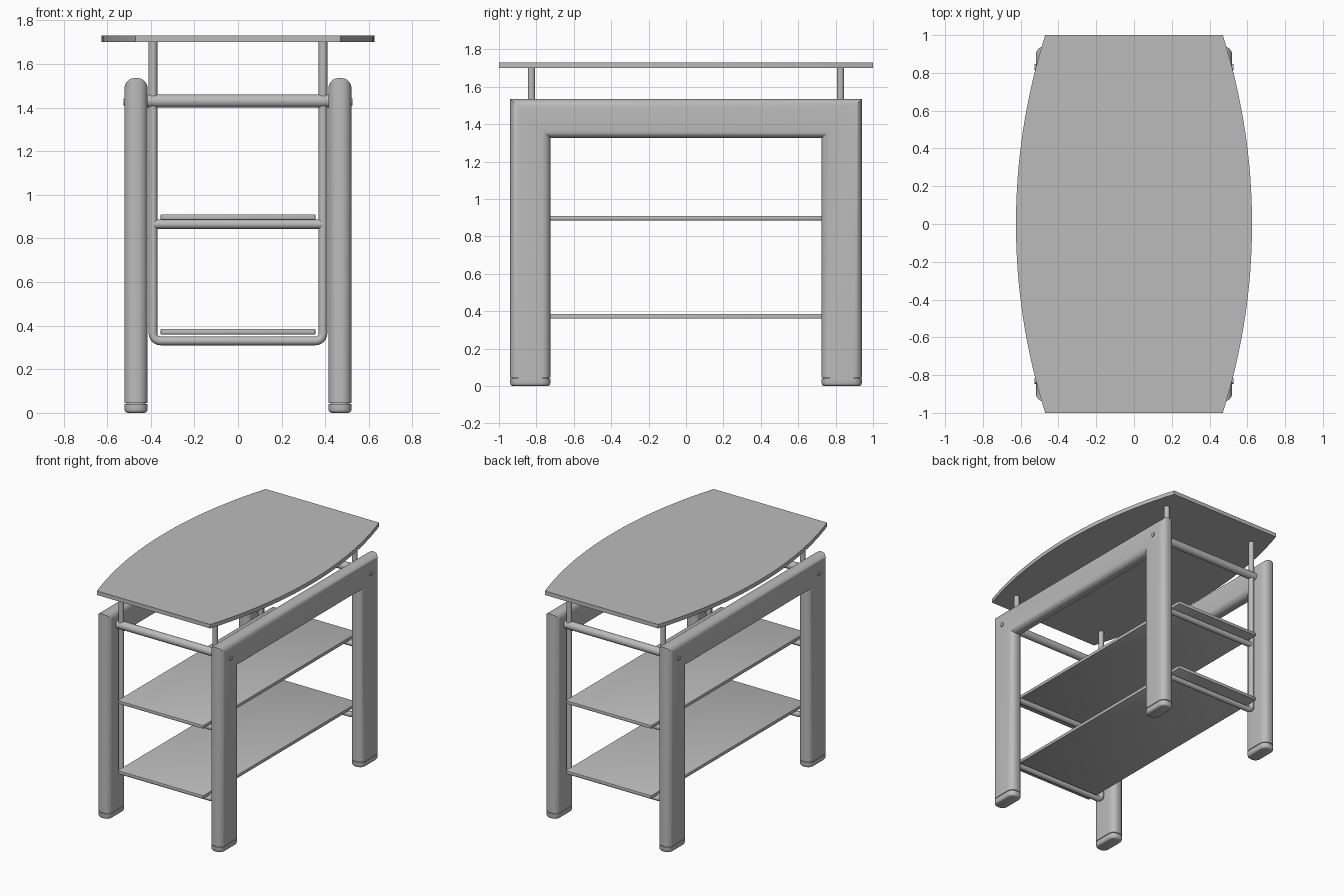
import bpy, bmesh, math
from mathutils import Vector

cube = bpy.data.objects.get("Cube")
if cube:
    bpy.data.objects.remove(cube, do_unlink=True)

grey = bpy.data.materials.new("satin grey")
grey.use_nodes = True
COLOUR = (0.5, 0.5, 0.5, 1)
grey.diffuse_color = COLOUR
grey.node_tree.nodes["Principled BSDF"].inputs["Base Color"].default_value = COLOUR


def finish(name, bm):
    """Turn a bmesh into a named, smooth-shaded grey object."""
    bmesh.ops.recalc_face_normals(bm, faces=bm.faces)
    mesh = bpy.data.meshes.new(name)
    bm.to_mesh(mesh)
    bm.free()
    mesh.materials.append(grey)
    obj = bpy.data.objects.new(name, mesh)
    bpy.context.collection.objects.link(obj)
    bpy.ops.object.select_all(action="DESELECT")
    obj.select_set(True)
    bpy.context.view_layer.objects.active = obj
    bpy.ops.object.shade_smooth_by_angle(angle=math.radians(35))
    return obj


def prism(points, offset):
    """Extrude a closed outline along an offset vector."""
    bm = bmesh.new()
    face = bm.faces.new([bm.verts.new(p) for p in points])
    result = bmesh.ops.extrude_face_region(bm, geom=[face], use_keep_orig=True)
    moved = [v for v in result["geom"] if isinstance(v, bmesh.types.BMVert)]
    bmesh.ops.translate(bm, vec=offset, verts=moved)
    return bm


def box(x0, x1, y0, y1, z0, z1):
    return prism([(x0, y0, z0), (x1, y0, z0), (x1, y1, z0), (x0, y1, z0)], (0, 0, z1 - z0))


def round_edges(bm, edges, width, segments):
    bmesh.ops.bevel(bm, geom=edges, offset=width, offset_type="OFFSET",
                    segments=segments, profile=0.5, affect="EDGES")


def direction(edge):
    return (edge.verts[1].co - edge.verts[0].co).normalized()


def rod(name, start, end, radius, sides=20):
    """Straight round bar between two points."""
    start, end = Vector(start), Vector(end)
    axis = end - start
    bm = bmesh.new()
    bmesh.ops.create_cone(bm, cap_ends=True, segments=sides, radius1=radius,
                          radius2=radius, depth=axis.length)
    bmesh.ops.rotate(bm, verts=bm.verts,
                     matrix=Vector((0, 0, 1)).rotation_difference(axis).to_matrix())
    bmesh.ops.translate(bm, vec=(start + end) / 2, verts=bm.verts)
    return finish(name, bm)


def bent_tube(name, path, radius, sides=16):
    """Round tube swept along a planar path in x and z."""
    bm = bmesh.new()
    rings = []
    for i, p in enumerate(path):
        tangent = (path[min(i + 1, len(path) - 1)] - path[max(i - 1, 0)]).normalized()
        across = Vector((0, 1, 0))
        normal = tangent.cross(across)
        rings.append([bm.verts.new(p + radius * (math.cos(a) * across + math.sin(a) * normal))
                      for a in (math.tau * k / sides for k in range(sides))])
    for a, b in zip(rings, rings[1:]):
        for k in range(sides):
            n = (k + 1) % sides
            bm.faces.new((a[k], a[n], b[n], b[k]))
    bm.faces.new(rings[0])
    bm.faces.new(rings[-1])
    return finish(name, bm)


# Bowed top board
SAG, HALF = 0.155, 1.0
arc_radius = (HALF ** 2 + SAG ** 2) / (2 * SAG)
ys = [-HALF + 2 * HALF * i / 32 for i in range(33)]
bow = [(0.625 - arc_radius + math.sqrt(arc_radius ** 2 - y * y), y, 1.7) for y in ys]
outline = bow + [(-x, -y, z) for x, y, z in bow]
finish("top_board", prism(outline, (0, 0, 0.03)))

# Two flat shelves
for name, z in (("lower_shelf", 0.36), ("middle_shelf", 0.885)):
    bm = box(-0.355, 0.355, -0.92, 0.92, z, z + 0.025)
    round_edges(bm, bm.edges[:], 0.004, 2)
    finish(name, bm)

# Side frames: upside-down U with rounded long edges, foot pads and screws
IN_X, OUT_X, IN_Y, OUT_Y, BASE = 0.415, 0.52, 0.725, 0.94, 0.045
for side, sx in (("left", 1), ("right", -1)):
    profile = [(-OUT_Y, BASE), (-OUT_Y, 1.535), (OUT_Y, 1.535), (OUT_Y, BASE),
               (IN_Y, BASE), (IN_Y, 1.325), (-IN_Y, 1.325), (-IN_Y, BASE)]
    bm = prism([(sx * IN_X, y, z) for y, z in profile], (sx * (OUT_X - IN_X), 0, 0))
    long_edges = [e for e in bm.edges if abs(direction(e).x) < 0.5
                  and max(v.co.z for v in e.verts) > 0.1]
    round_edges(bm, long_edges, 0.046, 7)
    finish(side + "_frame", bm)
    for end, sy in (("front", -1), ("back", 1)):
        xs = sorted((sx * IN_X, sx * OUT_X))
        yy = sorted((sy * IN_Y, sy * OUT_Y))
        bm = box(*xs, *yy, 0, BASE - 0.005)
        round_edges(bm, [e for e in bm.edges if abs(direction(e).z) > 0.5], 0.046, 7)
        bottom = [e for e in bm.edges if all(v.co.z < 0.001 for v in e.verts)]
        round_edges(bm, bottom, 0.015, 3)
        finish(f"{side}_{end}_foot", bm)
        inset = 0.008
        bm = box(xs[0] + inset, xs[1] - inset, yy[0] + inset, yy[1] - inset, 0.03, 0.06)
        round_edges(bm, [e for e in bm.edges if abs(direction(e).z) > 0.5], 0.038, 5)
        finish(f"{side}_{end}_foot_neck", bm)
        rod(f"{side}_{end}_screw", (sx * 0.5, sy * 0.83, 1.425),
            (sx * 0.526, sy * 0.83, 1.425), 0.016, 14)

# Bent tube hangers with cross bars at each end
BEND, TUBE_X, LOW_Z = 0.035, 0.39, 0.33
for end, sy in (("front", -1), ("back", 1)):
    y = sy * 0.826
    half = [Vector((TUBE_X, y, 1.705))]
    for i in range(7):
        a = i / 6 * math.pi / 2
        half.append(Vector((TUBE_X - BEND + BEND * math.cos(a), y,
                            LOW_Z + BEND - BEND * math.sin(a))))
    mirrored = [Vector((-p.x, p.y, p.z)) for p in reversed(half)]
    bent_tube(end + "_hanger_tube", half + mirrored, 0.02)
    rod(end + "_middle_bar", (-TUBE_X, y, 0.865), (TUBE_X, y, 0.865), 0.021)
    rod(end + "_upper_bar", (-0.44, y, 1.43), (0.44, y, 1.43), 0.03)
